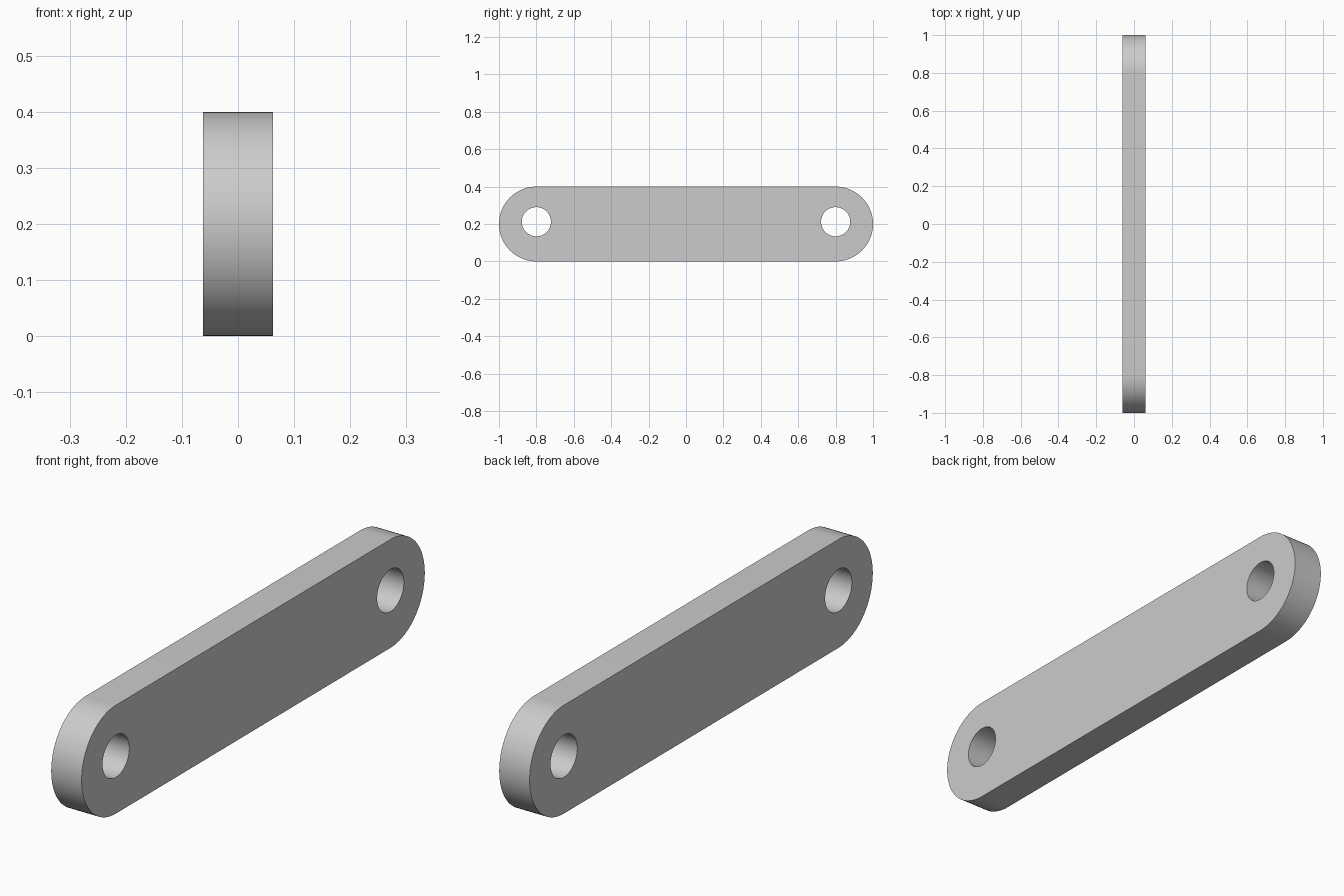
import bpy, bmesh
from math import pi, sin, cos, radians

if "Cube" in bpy.data.objects:
    bpy.data.objects.remove(bpy.data.objects["Cube"])

THICK = 0.124
END_Y, END_R = 0.8, 0.2
HOLE_Z, HOLE_R = 0.212, 0.078


def arc(cy, cz, r, start, sweep, n):
    return [(cy + r * cos(start + sweep * i / n), cz + r * sin(start + sweep * i / n))
            for i in range(n + 1)]


def prism(name, profile, width):
    """Extrude a (y, z) profile along x, centred on x = 0."""
    bm = bmesh.new()
    face = bm.faces.new([bm.verts.new((-width / 2, y, z)) for y, z in profile])
    ext = bmesh.ops.extrude_face_region(bm, geom=[face])
    moved = [v for v in ext["geom"] if isinstance(v, bmesh.types.BMVert)]
    bmesh.ops.translate(bm, verts=moved, vec=(width, 0, 0))
    bmesh.ops.recalc_face_normals(bm, faces=bm.faces)
    mesh = bpy.data.meshes.new(name)
    bm.to_mesh(mesh)
    bm.free()
    obj = bpy.data.objects.new(name, mesh)
    bpy.context.collection.objects.link(obj)
    return obj


# Bar with fully rounded ends
outline = (arc(END_Y, END_R, END_R, -pi / 2, pi, 48)
           + arc(-END_Y, END_R, END_R, pi / 2, pi, 48))
bar = prism("link_bar", outline, THICK)

# Pin hole through each end
cutters = []
for label, side in (("front", -1), ("back", 1)):
    circle = arc(side * END_Y, HOLE_Z, HOLE_R, 0, 2 * pi, 64)[:-1]
    cutter = prism(label + "_hole_cutter", circle, THICK * 2)
    cutter.hide_render = True
    mod = bar.modifiers.new(label + "_hole", "BOOLEAN")
    mod.operation = "DIFFERENCE"
    mod.solver = "EXACT"
    mod.object = cutter
    cutters.append(cutter)

# Apply the holes, then smooth the rounded walls and keep the rims sharp
bpy.context.view_layer.objects.active = bar
bar.select_set(True)
for mod in list(bar.modifiers):
    bpy.ops.object.modifier_apply(modifier=mod.name)
for cutter in cutters:
    bpy.data.objects.remove(cutter)
bpy.ops.object.shade_smooth_by_angle(angle=radians(30))
